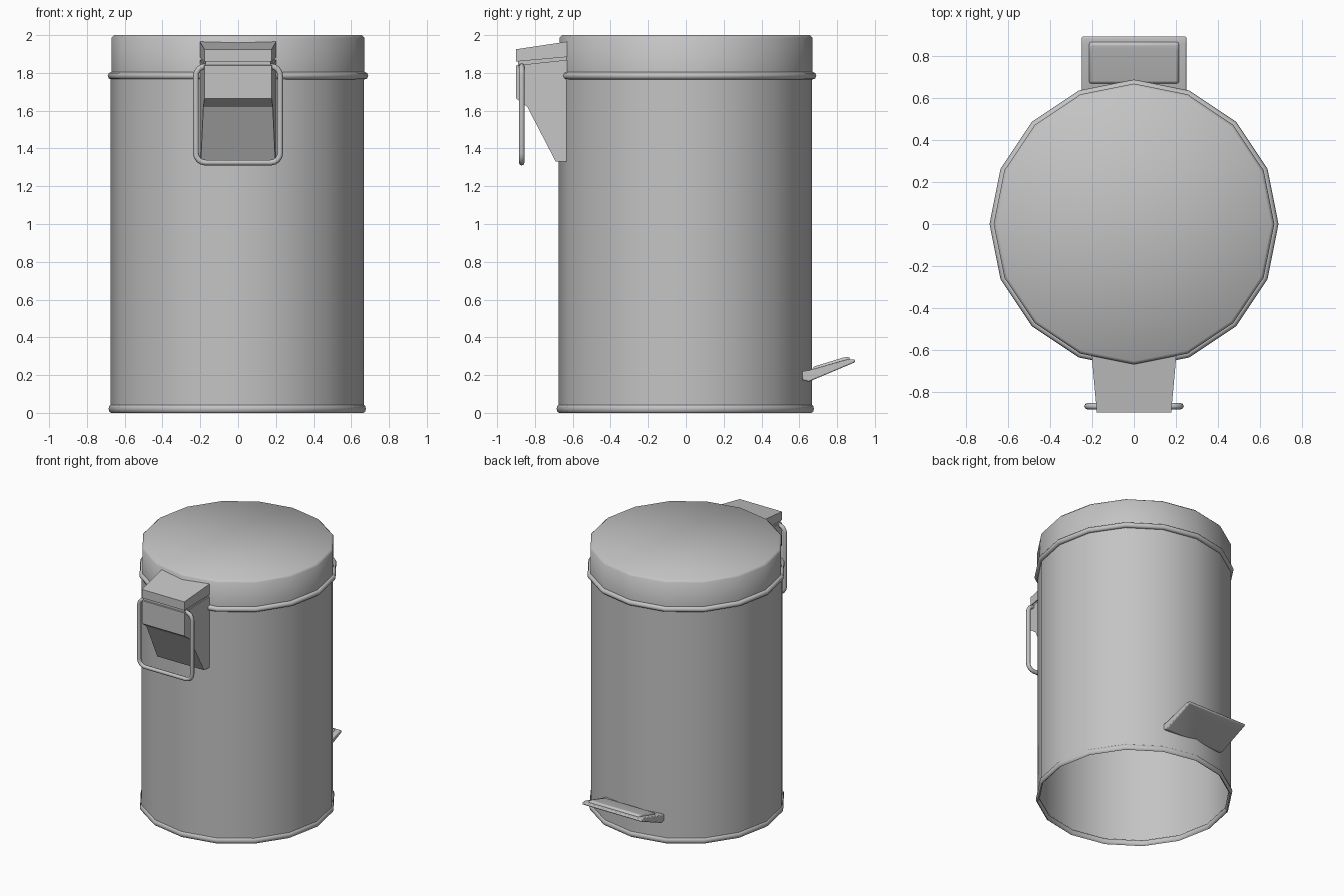
import bpy, bmesh, math
from math import cos, sin, pi

cube = bpy.data.objects.get("Cube")
if cube:
    bpy.data.objects.remove(cube, do_unlink=True)

GREY = (0.55, 0.55, 0.55, 1)
steel = bpy.data.materials.new("brushed grey")
steel.use_nodes = True
steel.diffuse_color = GREY
steel.node_tree.nodes["Principled BSDF"].inputs["Base Color"].default_value = GREY

SIDES = 16


def finish(name, bm, angle=40, bevel=0, location=(0, 0, 0)):
    """Turn a bmesh into a shaded object."""
    mesh = bpy.data.meshes.new(name)
    bm.to_mesh(mesh)
    bm.free()
    obj = bpy.data.objects.new(name, mesh)
    bpy.context.collection.objects.link(obj)
    obj.location = location
    mesh.materials.append(steel)
    bpy.ops.object.select_all(action='DESELECT')
    obj.select_set(True)
    bpy.context.view_layer.objects.active = obj
    bpy.ops.object.shade_smooth_by_angle(angle=math.radians(angle))
    if bevel:
        mod = obj.modifiers.new("soft edges", 'BEVEL')
        mod.width = bevel
        mod.segments = 2
    return obj


def lathe(name, profile, closed=False, cap=False, **options):
    """Spin (radius, z) points around the z axis."""
    bm = bmesh.new()
    rings = [[bm.verts.new((r * cos(2 * pi * i / SIDES), r * sin(2 * pi * i / SIDES), z))
              for i in range(SIDES)] for r, z in profile]
    pairs = list(zip(rings, rings[1:]))
    if closed:
        pairs.append((rings[-1], rings[0]))
    for low, high in pairs:
        for i in range(SIDES):
            j = (i + 1) % SIDES
            bm.faces.new((low[i], low[j], high[j], high[i]))
    if cap:
        tip = bm.verts.new((0, 0, profile[-1][1]))
        for i in range(SIDES):
            bm.faces.new((rings[-1][i], rings[-1][(i + 1) % SIDES], tip))
    return finish(name, bm, **options)


def bead(name, radius, z, thick_r, thick_z, location=(0, 0, 0)):
    """Rolled ring around the bin."""
    steps = [2 * pi * k / 8 for k in range(8)]
    profile = [(radius + thick_r * cos(a), z + thick_z * sin(a)) for a in steps]
    return lathe(name, profile, closed=True, angle=60, location=location)


def prism(name, outline, width, **options):
    """Extrude a (y, z) outline along x; width(y) is the half width."""
    bm = bmesh.new()
    left = [bm.verts.new((width(y), y, z)) for y, z in outline]
    right = [bm.verts.new((-width(y), y, z)) for y, z in outline]
    bm.faces.new(left)
    bm.faces.new(right[::-1])
    for i in range(len(outline)):
        j = (i + 1) % len(outline)
        bm.faces.new((left[j], left[i], right[i], right[j]))
    bmesh.ops.recalc_face_normals(bm, faces=bm.faces)
    return finish(name, bm, **options)


# Open-bottomed drum and its lid
OFFSET = (-0.004, -0.004, 0)
lathe("drum", [(0.67, 0.01), (0.67, 1.8)], location=OFFSET)
lathe("lid", [(0.67, 1.78), (0.67, 1.985), (0.655, 2.0)], cap=True, angle=60)

# Rolled rims
bead("foot_rim", 0.668, 0.022, 0.013, 0.022, OFFSET)
bead("lid_rim", 0.67, 1.785, 0.02, 0.02)


# Handle housing, narrowing away from the drum
def taper(y):
    return 0.178 + (y + 0.9) * 0.09


def inner_taper(y):
    return taper(y) - 0.008


prism("handle_housing", [(-0.62, 1.87), (-0.9, 1.84), (-0.9, 1.665), (-0.84, 1.62),
                         (-0.69, 1.33), (-0.63, 1.33)], taper, angle=20)
prism("housing_neck", [(-0.62, 1.89), (-0.89, 1.87), (-0.89, 1.83), (-0.62, 1.83)],
      inner_taper, angle=20)
prism("housing_cap", [(-0.62, 1.967), (-0.9, 1.925), (-0.9, 1.86), (-0.62, 1.885)],
      taper, angle=20)

# Wire carrying loop with rounded corners
curve = bpy.data.curves.new("carry_loop", 'CURVE')
curve.dimensions = '3D'
curve.bevel_depth = 0.015
curve.bevel_resolution = 2
spline = curve.splines.new('POLY')
HALF_X, LOW, HIGH, CORNER = 0.223, 1.325, 1.835, 0.05
points = []
for quarter, (sx, top) in enumerate([(1, 1), (-1, 1), (-1, 0), (1, 0)]):
    cx = sx * (HALF_X - CORNER)
    cz = HIGH - CORNER if top else LOW + CORNER
    for k in range(5):
        a = (quarter + k / 4) * pi / 2
        points.append((cx + CORNER * cos(a), -0.87, cz + CORNER * sin(a)))
spline.points.add(len(points) - 1)
for point, co in zip(spline.points, points):
    point.co = (*co, 1)
spline.use_cyclic_u = True
curve.materials.append(steel)
loop = bpy.data.objects.new("carry_loop", curve)
bpy.context.collection.objects.link(loop)


# Foot pedal plate with a raised pad
prism("pedal", [(0.615, 0.175), (0.65, 0.165), (0.895, 0.268), (0.895, 0.282),
                (0.86, 0.285), (0.65, 0.225), (0.615, 0.22)], lambda y: 0.25, bevel=0.006)
prism("pedal_pad", [(0.67, 0.21), (0.875, 0.27), (0.865, 0.298), (0.83, 0.292),
                    (0.67, 0.243)], lambda y: 0.215, bevel=0.012)
